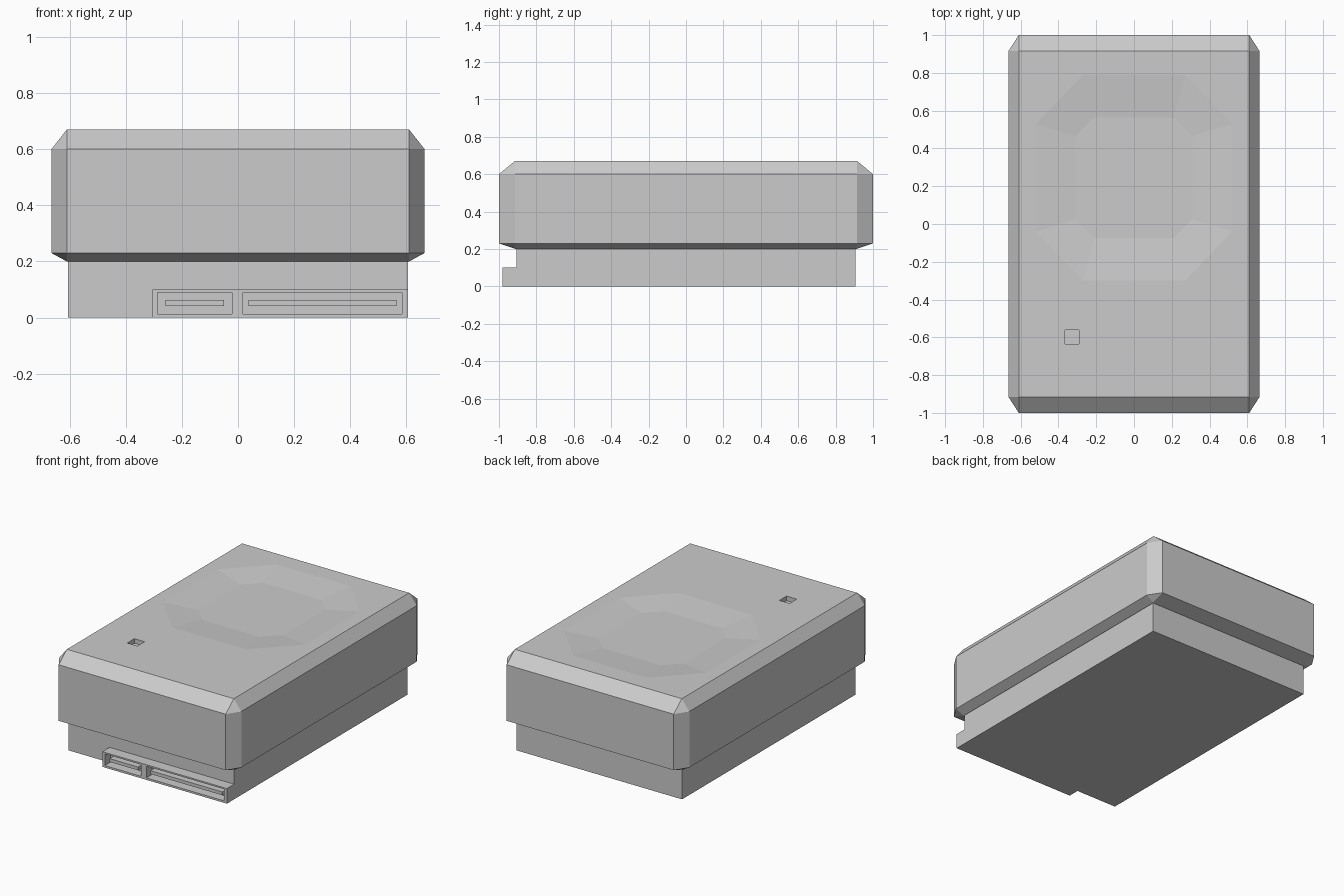
import bpy, bmesh

if "Cube" in bpy.data.objects:
    bpy.data.objects.remove(bpy.data.objects["Cube"])


def octagon(hx, hy, z, cx=0.0, cy=0.0, cut_x=0.0, cut_y=0.0):
    """Rectangle ring with cut corners; zero cuts give a plain rectangle."""
    ax, ay = hx - cut_x, hy - cut_y
    pts = [(hx, -ay), (hx, ay), (ax, hy), (-ax, hy),
           (-hx, ay), (-hx, -ay), (-ax, -hy), (ax, -hy)]
    return [(cx + x, cy + y, z) for x, y in pts]


def loft(name, rings):
    bm = bmesh.new()
    loops = [[bm.verts.new(p) for p in ring] for ring in rings]
    n = len(loops[0])
    for a, b in zip(loops, loops[1:]):
        for i in range(n):
            j = (i + 1) % n
            bm.faces.new((a[i], a[j], b[j], b[i]))
    bm.faces.new(loops[0][::-1])
    bm.faces.new(loops[-1])
    bmesh.ops.remove_doubles(bm, verts=bm.verts, dist=1e-5)
    bmesh.ops.recalc_face_normals(bm, faces=bm.faces)
    mesh = bpy.data.meshes.new(name)
    bm.to_mesh(mesh)
    bm.free()
    obj = bpy.data.objects.new(name, mesh)
    bpy.context.collection.objects.link(obj)
    return obj


def box(name, x0, x1, y0, y1, z0, z1):
    cx, cy = (x0 + x1) / 2, (y0 + y1) / 2
    hx, hy = (x1 - x0) / 2, (y1 - y0) / 2
    return loft(name, [octagon(hx, hy, z, cx, cy) for z in (z0, z1)])


def cut(target, cutter):
    cutter.hide_render = True
    cutter.hide_viewport = True
    cutter.display_type = 'WIRE'
    mod = target.modifiers.new(cutter.name, 'BOOLEAN')
    mod.operation = 'DIFFERENCE'
    mod.solver = 'EXACT'
    mod.object = cutter


# Upper casing with bevelled rims and cut corners
casing = loft("upper_casing", [
    octagon(0.61, 0.91, 0.20),
    octagon(0.665, 1.0, 0.23, cut_x=0.055, cut_y=0.085),
    octagon(0.665, 1.0, 0.60, cut_x=0.055, cut_y=0.085),
    octagon(0.61, 0.915, 0.67)])

# Shallow octagonal dish in the lid
cut(casing, loft("dish_cutter", [
    octagon(0.31, 0.32, 0.65, cy=0.245, cut_x=0.10, cut_y=0.10),
    octagon(0.52, 0.545, 0.67, cy=0.245, cut_x=0.25, cut_y=0.26),
    octagon(0.52, 0.545, 0.75, cy=0.245, cut_x=0.25, cut_y=0.26)]))

# Small square vent hole
cut(casing, box("vent_cutter", -0.365, -0.29, -0.635, -0.56, 0.64, 0.75))

# Lower body
box("lower_body", -0.605, 0.605, -0.905, 0.905, 0.0, 0.20)

# Connector block with two slots, each holding a contact tongue
connector = box("connector_block", -0.305, 0.605, -0.98, -0.905, 0.0, 0.10)
for label, x0, x1 in (("data", -0.287, -0.022), ("power", 0.017, 0.585)):
    cut(connector, box(label + "_slot_cutter", x0, x1, -1.05, -0.92, 0.013, 0.09))
    inset = 0.028 if label == "data" else 0.021
    box(label + "_tongue", x0 + inset, x1 - inset, -0.97, -0.915, 0.041, 0.063)
